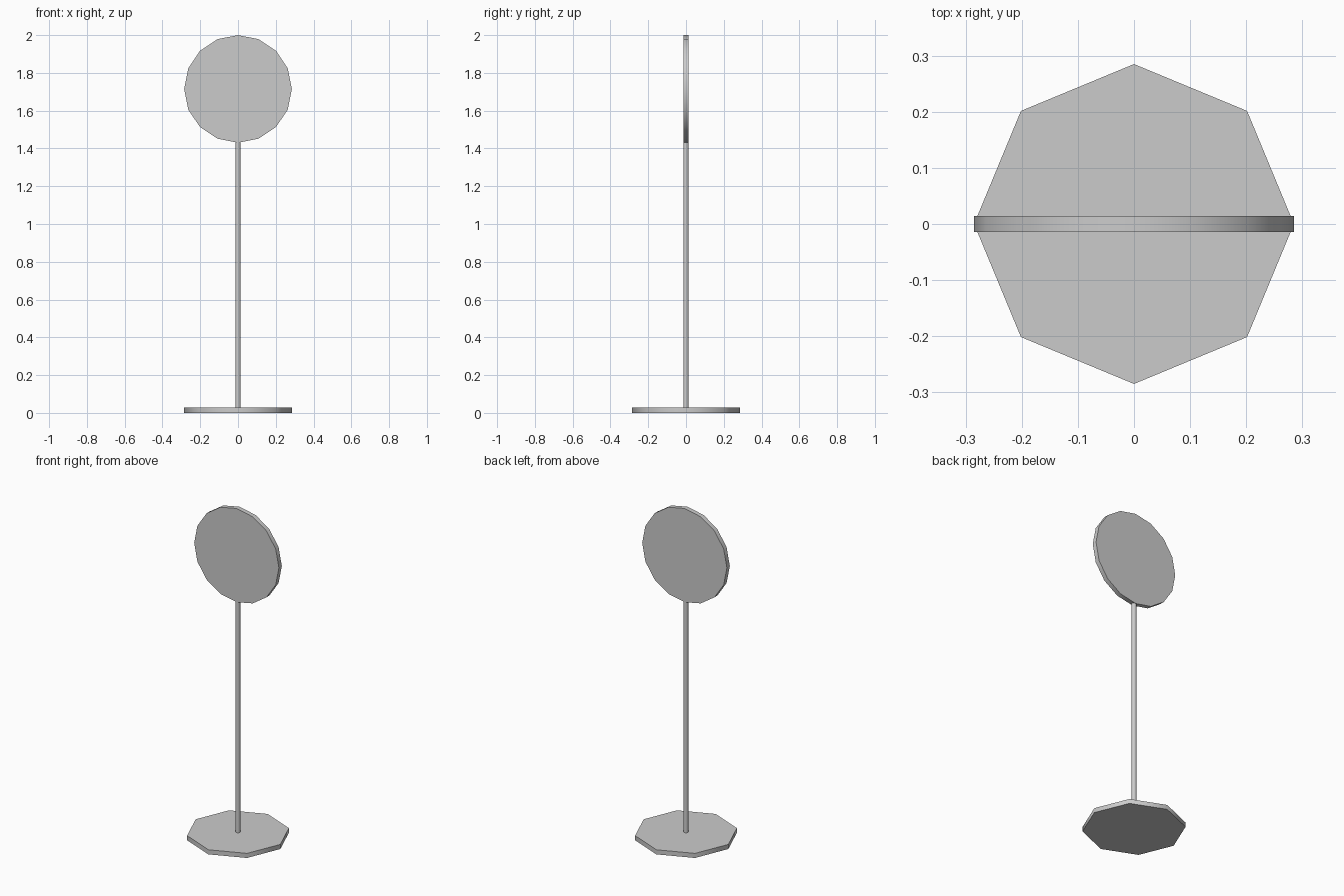
import bpy
import math

if "Cube" in bpy.data.objects:
    bpy.data.objects.remove(bpy.data.objects["Cube"])


def cylinder(name, sides, radius, depth, location, rotation=(0, 0, 0)):
    bpy.ops.mesh.primitive_cylinder_add(vertices=sides, radius=radius, depth=depth,
                                        location=location, rotation=rotation)
    obj = bpy.context.object
    obj.name = name
    bpy.ops.object.transform_apply(location=False, rotation=True, scale=True)
    bpy.ops.object.shade_smooth_by_angle(angle=math.radians(50))
    return obj


RADIUS = 0.285   # base and sign plate
THICK = 0.028    # plate thickness and pole diameter
HEIGHT = 2.0

# Octagonal foot plate
cylinder("base", 8, RADIUS, THICK, (0, 0, THICK / 2))

# Slim pole from the foot to the lower rim of the sign
pole_top = HEIGHT - 2 * RADIUS + 0.005
cylinder("pole", 8, THICK / 2, pole_top - THICK, (0, 0, (pole_top + THICK) / 2))

# Sixteen-sided round sign plate facing the front
cylinder("sign_plate", 16, RADIUS, THICK, (0, 0, HEIGHT - RADIUS),
         (math.radians(90), 0, 0))
